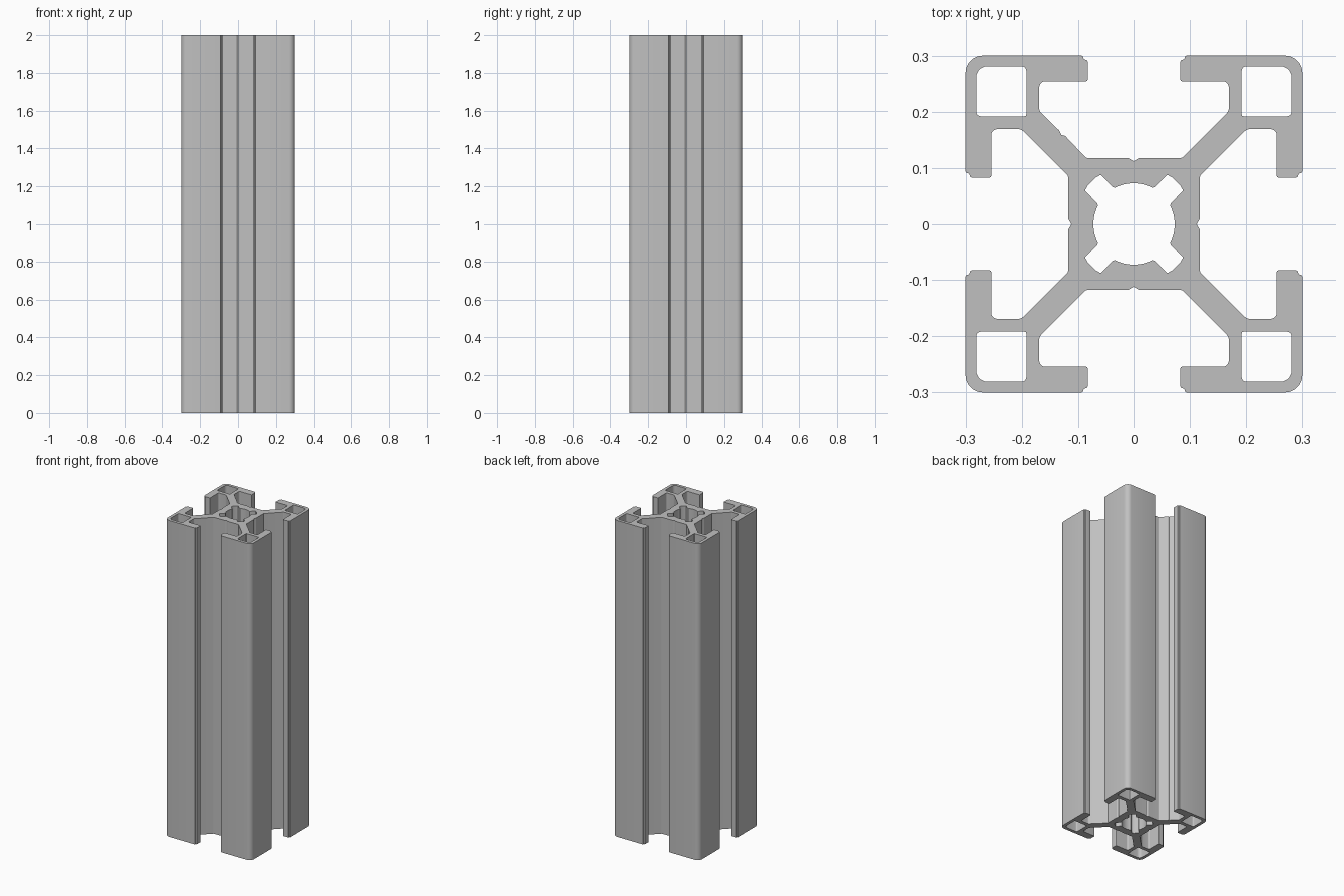
import bpy, bmesh, math
from mathutils import Vector

HEIGHT = 2.0

cube = bpy.data.objects.get("Cube")
if cube:
    bpy.data.objects.remove(cube, do_unlink=True)


def fillet(corners, steps=5):
    """Round each (x, y, radius) corner of a closed outline."""
    out = []
    for i, (x, y, r) in enumerate(corners):
        p = Vector((x, y))
        if r == 0:
            out.append(p)
            continue
        a = Vector(corners[i - 1][:2]) - p
        b = Vector(corners[(i + 1) % len(corners)][:2]) - p
        half = a.angle(b) / 2
        cut = r / math.tan(half)
        a, b, w = p + a.normalized() * cut, p + b.normalized() * cut, math.sin(half)
        for k in range(steps + 1):
            t = k / steps
            u, v, s = (1 - t) ** 2, 2 * t * (1 - t) * w, t * t
            out.append((a * u + p * v + b * s) / (u + v + s))
    return out


def quarter_turn(corners, n):
    for _ in range(n):
        corners = [(-y, x, r) for x, y, r in corners]
    return corners


def mirrored(half):
    """Mirror a run of corners over the diagonal, in reverse order."""
    return [(y, x, r) for x, y, r in reversed(half)]


# Outer outline: slot floor, diagonal web, undercut and lip for one eighth
floor = [(0.118, 0.010, 0), (0.118, 0.086, 0.004)]
lip = [(0.201, 0.169, 0.012), (0.254, 0.169, 0.010), (0.254, 0.083, 0.004),
       (0.291, 0.083, 0.004), (0.294, 0.090, 0), (0.300, 0.092, 0.003)]
notch = [(0.157, 0.123, 0), (0.159, 0.130, 0.002), (0.167, 0.134, 0)]
outer = []
for n in range(4):
    marker = notch if n == 1 else []
    quarter = floor + marker + lip + [(0.3, 0.3, 0.030)] + mirrored(floor + lip)
    quarter.append((0, 0.112, 0.004))
    outer += quarter_turn(quarter, n)

# Centre bore: shallow arcs with a clipped pocket at every corner
arc = [(0.073 * math.cos(a), 0.073 * math.sin(a), 0)
       for a in (math.radians(27) * k / 6 for k in range(7))]
pocket = arc + [(0.066, 0.037, 0), (0.088, 0.060, 0.003), (0.083, 0.069, 0)]
bore = []
for n in range(4):
    bore += quarter_turn(pocket + mirrored(pocket)[:-1], n)

# Hollow chambers in the four corners
chamber = [(0.192, 0.192, 0.003), (0.281, 0.192, 0.008),
           (0.281, 0.281, 0.020), (0.192, 0.281, 0.008)]

# Extrude the filled section along z
section = bpy.data.curves.new("rail_section", "CURVE")
section.dimensions = "2D"
section.fill_mode = "BOTH"
section.extrude = HEIGHT / 2
for loop in [outer, bore] + [quarter_turn(chamber, n) for n in range(4)]:
    points = fillet(loop)
    spline = section.splines.new("POLY")
    spline.points.add(len(points) - 1)
    for target, p in zip(spline.points, points):
        target.co = (p.x, p.y, 0, 1)
    spline.use_cyclic_u = True

helper = bpy.data.objects.new("rail_section", section)
bpy.context.collection.objects.link(helper)
bpy.context.view_layer.update()
graph = bpy.context.evaluated_depsgraph_get()
mesh = bpy.data.meshes.new_from_object(helper.evaluated_get(graph))
bpy.data.objects.remove(helper, do_unlink=True)

# Weld the caps to the walls and stand the rail on the ground
bm = bmesh.new()
bm.from_mesh(mesh)
bmesh.ops.remove_doubles(bm, verts=bm.verts, dist=0.00005)
bmesh.ops.translate(bm, verts=bm.verts, vec=(0, 0, HEIGHT / 2))
bmesh.ops.recalc_face_normals(bm, faces=bm.faces)
bm.to_mesh(mesh)
bm.free()

rail = bpy.data.objects.new("slotted_rail", mesh)
bpy.context.collection.objects.link(rail)

# Plain aluminium grey
grey = bpy.data.materials.new("aluminium_grey")
grey.use_nodes = True
colour = (0.53, 0.53, 0.53, 1)
grey.diffuse_color = colour
grey.node_tree.nodes["Principled BSDF"].inputs["Base Color"].default_value = colour
mesh.materials.clear()
mesh.materials.append(grey)

bpy.ops.object.select_all(action="DESELECT")
rail.select_set(True)
bpy.context.view_layer.objects.active = rail
bpy.ops.object.shade_smooth_by_angle(angle=math.radians(30))
